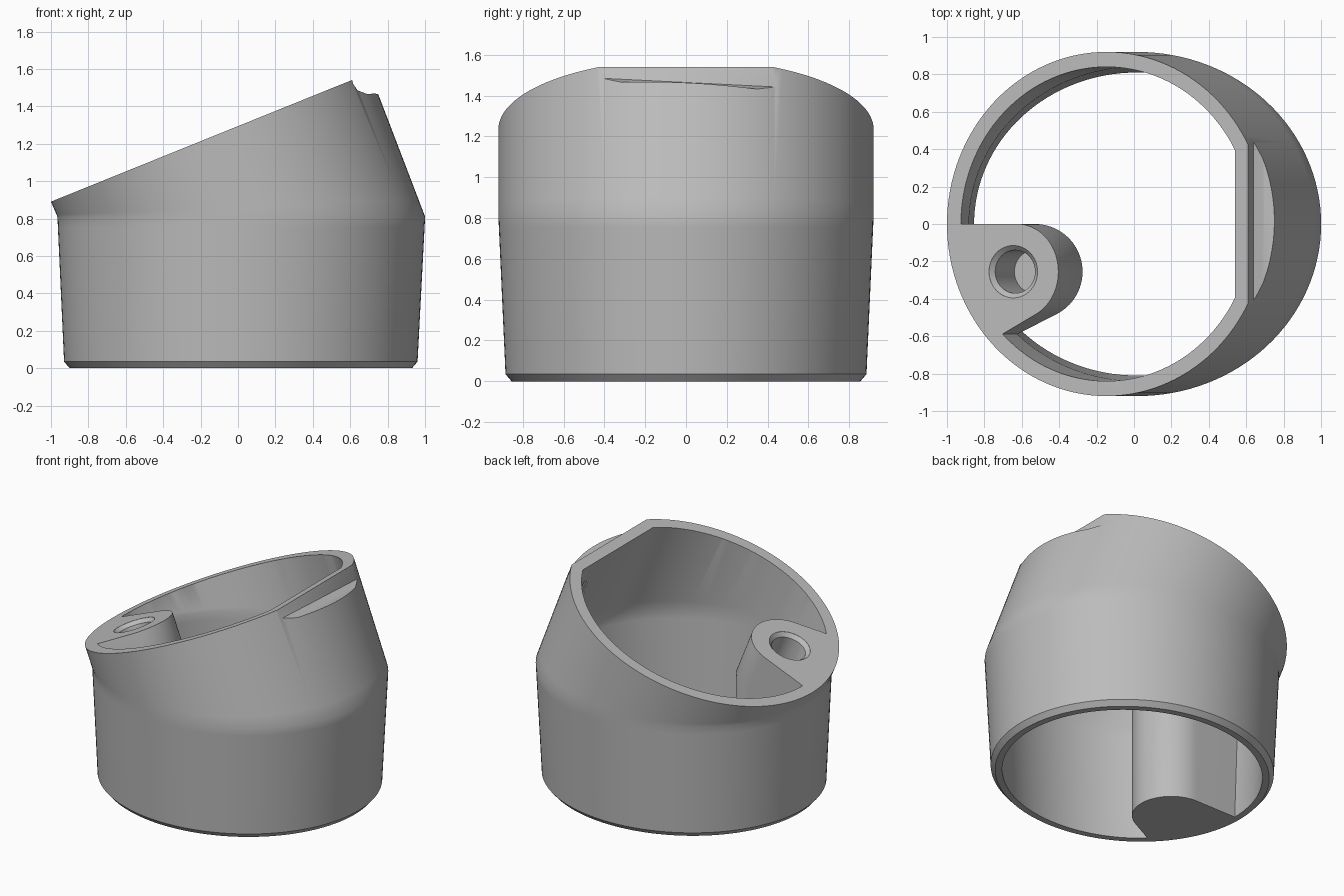
import bpy, bmesh, math
from mathutils import Vector

if "Cube" in bpy.data.objects:
    bpy.data.objects.remove(bpy.data.objects["Cube"])

TILT = math.radians(22)
C, S = math.cos(TILT), math.sin(TILT)
ALONG = Vector((C, 0, S))        # uphill direction in the slanted rim plane
AXIS = Vector((-S, 0, C))        # axis of the leaning upper tube
RIM = Vector((-0.147, 0, 1.235))
BEND = 0.81                      # height where the tube starts to lean
ANGLES = [math.tau * i / 128 for i in range(128)]


def ellipse(cx, rx, ry, z):
    return [Vector((cx + rx * math.cos(a), ry * math.sin(a), z)) for a in ANGLES]


def tilted_circle(centre, r, limit=9.0):
    return [centre + ALONG * min(r * math.cos(a), limit) + Vector((0, r * math.sin(a), 0))
            for a in ANGLES]


def blend(a, b, t):
    return [p.lerp(q, t) for p, q in zip(a, b)]


def shift(ring, offset):
    return [p + offset for p in ring]


def loft(name, rings):
    """Closed solid skinned through rings of equal length."""
    bm = bmesh.new()
    loops = [[bm.verts.new(p) for p in ring] for ring in rings]
    for low, high in zip(loops, loops[1:]):
        for i in range(len(low)):
            j = (i + 1) % len(low)
            bm.faces.new((low[i], low[j], high[j], high[i]))
    bm.faces.new(loops[0][::-1])
    bm.faces.new(loops[-1])
    bmesh.ops.recalc_face_normals(bm, faces=bm.faces)
    mesh = bpy.data.meshes.new(name)
    bm.to_mesh(mesh)
    bm.free()
    ob = bpy.data.objects.new(name, mesh)
    bpy.context.collection.objects.link(ob)
    return ob


def cut(target, cutter):
    """Subtract the cutter from the target and discard it."""
    mod = target.modifiers.new("cut", 'BOOLEAN')
    mod.operation, mod.solver, mod.object = 'DIFFERENCE', 'EXACT', cutter
    bpy.context.view_layer.update()
    result = target.evaluated_get(bpy.context.evaluated_depsgraph_get())
    mesh = bpy.data.meshes.new_from_object(result)
    target.modifiers.clear()
    target.data = mesh
    bpy.data.objects.remove(cutter)


# Outer shell: chamfered foot, flaring lower tube, leaning upper tube
foot = ellipse(0.015, 0.945, 0.885, 0.035)
bend = ellipse(0.0175, 0.983, 0.92, BEND)
rim = tilted_circle(RIM, 0.92)
body = loft("tube_body", [ellipse(0.015, 0.915, 0.855, 0), foot, blend(foot, bend, 0.93),
                          bend, blend(bend, rim, 0.12), rim])

# Hollow inside, flattened near the high side of the rim
low = ellipse(0.015, 0.87, 0.81, 0)
mid = ellipse(0.0175, 0.90, 0.84, BEND)
top = tilted_circle(RIM, 0.84, 0.74)
cavity = loft("cavity", [shift(low, Vector((0, 0, -0.1))), low, blend(low, mid, 0.93), mid,
                         blend(mid, top, 0.12), top, shift(top, AXIS * 0.2)])

# Boss column on the inner wall, following the bend
centre, radius, sweep = Vector((-0.53, -0.255, 0)), 0.255, math.radians(-63)
outline = [Vector((-1.4, 0, 0))]
for i in range(33):
    a = math.pi / 2 + (sweep - math.pi / 2) * i / 32
    outline.append(centre + radius * Vector((math.cos(a), math.sin(a), 0)))
outline.append(outline[-1] + 0.9 * Vector((math.sin(sweep), -math.cos(sweep), 0)))
boss = loft("boss", [shift(outline, Vector((0, 0, -0.3))), shift(outline, Vector((0, 0, BEND))),
                     shift(outline, Vector((0, 0, BEND)) + AXIS * 1.2)])
cut(cavity, boss)
cut(body, cavity)

# Blind hole with a chamfered mouth in the boss
mouth = Vector((-0.645, -0.255, 1.033))
hole = loft("hole", [tilted_circle(mouth + AXIS * d, r) for d, r in
                     ((-0.3, 0.115), (-0.025, 0.115), (0, 0.14), (0.1, 0.14))])
cut(body, hole)

# Flat notch on the high side of the rim
profile = [(0.505, 1.8), (0.61, 1.54), (0.64, 1.465), (0.69, 1.45), (0.78, 1.47), (1.0, 1.47), (1.0, 1.8)]
notch = loft("notch", [[Vector((x, y, z - (0.05 * y if 1.44 < z < 1.5 else 0)))
                        for x, z in profile] for y in (-0.7, 0.7)])
cut(body, notch)

# Single grey finish
grey = bpy.data.materials.new("light_grey")
grey.use_nodes = True
colour = (0.5, 0.5, 0.5, 1)
grey.diffuse_color = colour
grey.node_tree.nodes["Principled BSDF"].inputs["Base Color"].default_value = colour
body.data.materials.clear()
body.data.materials.append(grey)

bpy.ops.object.select_all(action='DESELECT')
body.select_set(True)
bpy.context.view_layer.objects.active = body
bpy.ops.object.shade_smooth_by_angle(angle=math.radians(30))
